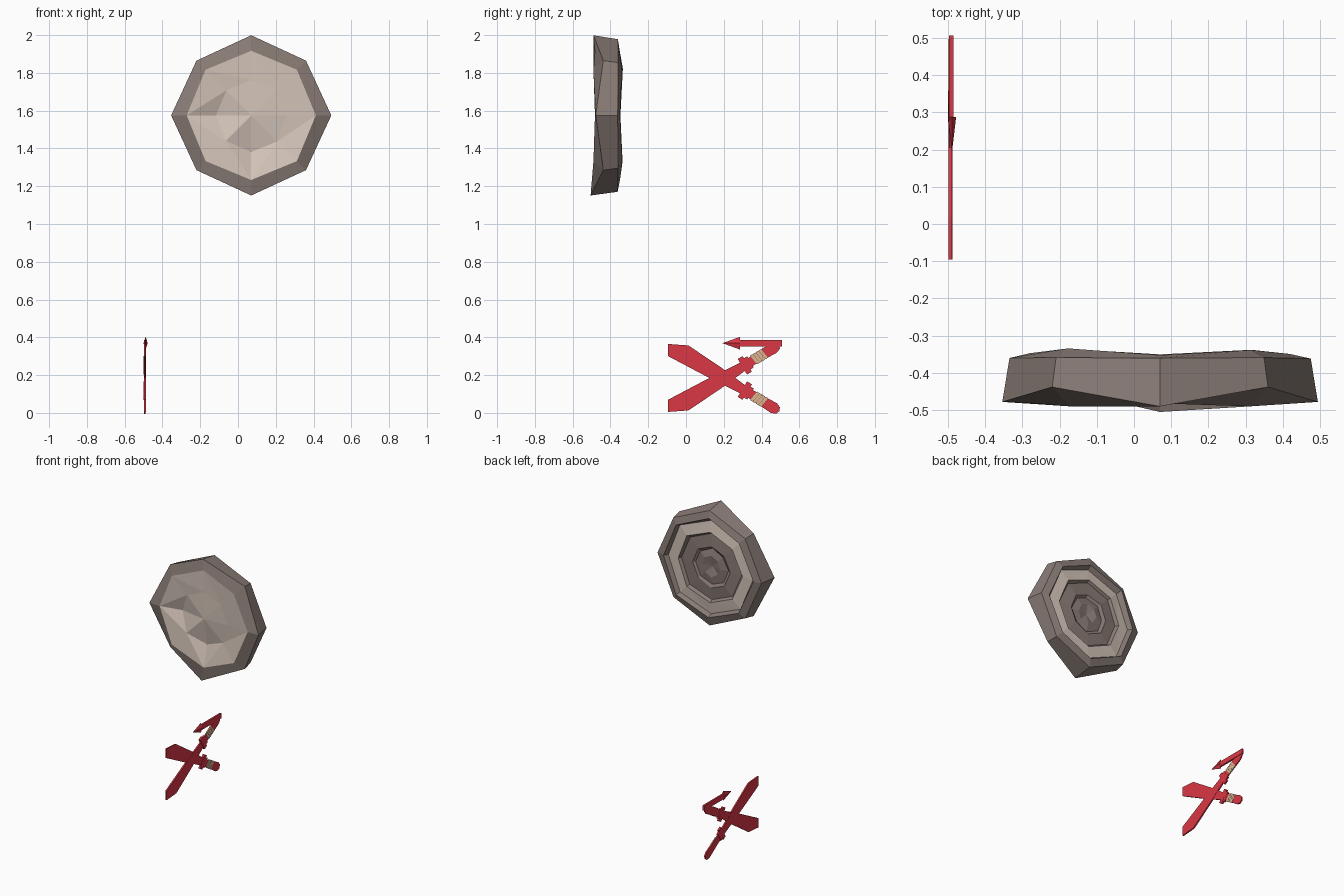
import bpy, bmesh, math, random

if "Cube" in bpy.data.objects:
    bpy.data.objects.remove(bpy.data.objects["Cube"])

random.seed(4)


def material(name, rgb):
    m = bpy.data.materials.new(name)
    m.diffuse_color = (*rgb, 1)
    m.use_nodes = True
    m.node_tree.nodes["Principled BSDF"].inputs["Base Color"].default_value = m.diffuse_color
    return m


STONE = material("brown stone", (0.25, 0.20, 0.18))
PALE = material("pale stone", (0.66, 0.56, 0.49))
RED = material("red paint", (0.70, 0.038, 0.058))
WRAP = material("tan wrap", (0.66, 0.49, 0.29))


def finish(bm, name, mats):
    bmesh.ops.recalc_face_normals(bm, faces=bm.faces)
    me = bpy.data.meshes.new(name)
    bm.to_mesh(me)
    bm.free()
    for m in mats:
        me.materials.append(m)
    ob = bpy.data.objects.new(name, me)
    bpy.context.collection.objects.link(ob)
    return ob


# --- Rough eight-sided stone disc, lathed around the y axis
CX, CZ, N = 0.07, 1.575, 8
# (radius, y at cardinal corners, y at diagonal corners, jitter, material of band to next ring)
RINGS = [
    (0.19, -0.474, -0.476, 0.006, 1),   # front face relief
    (0.342, -0.482, -0.490, 0.0, 0),    # front rim
    (0.424, -0.478, -0.438, 0.0, 0),    # outer wall
    (0.405, -0.361, -0.359, 0.002, 0),  # back rim
    (0.348, -0.350, -0.337, 0.003, 0),
    (0.330, -0.378, -0.370, 0.003, 1),  # pale ring
    (0.250, -0.366, -0.362, 0.003, 0),
    (0.235, -0.388, -0.382, 0.003, 0),  # inner steps
    (0.145, -0.380, -0.375, 0.005, 0),
    (0.125, -0.394, -0.388, 0.004, 0),
    (0.070, -0.378, -0.385, 0.006, 0),
]
bm = bmesh.new()
loops = []
for r, yc, yd, j, _ in RINGS:
    loop = []
    for i in range(N):
        a = math.pi / 2 - i * math.tau / N
        rr = r + random.uniform(-j, j)
        y = (yd if i % 2 else yc) + random.uniform(-j, j)
        if r > 0.41:
            rr = 0.410 if i % 2 else r
            y = {0: -0.49, 4: -0.505}.get(i, y)
        elif r > 0.4 and i % 2:
            rr = 0.395
        loop.append(bm.verts.new((CX + rr * math.cos(a), y, CZ + rr * math.sin(a))))
    loops.append(loop)
for k in range(len(RINGS) - 1):
    for i in range(N):
        n = (i + 1) % N
        f = bm.faces.new((loops[k][i], loops[k][n], loops[k + 1][n], loops[k + 1][i]))
        f.material_index = RINGS[k][4]
for loop, y, mi in ((loops[0], -0.480, 1), (loops[-1], -0.396, 0)):
    c = bm.verts.new((CX, y, CZ))
    for i in range(N):
        bm.faces.new((c, loop[i], loop[(i + 1) % N])).material_index = mi
# chipped hollows in the front face
for i, dy in ((6, 0.03), (4, 0.035), (7, -0.006), (3, 0.01)):
    loops[0][i].co.y += dy
bmesh.ops.triangulate(bm, faces=[f for f in bm.faces if f.material_index == 1])
finish(bm, "stone_disc", [STONE, PALE])


# --- Flat plates lying in the y-z plane
def plate(name, pts, place, x, half, mat):
    bm = bmesh.new()
    sides = [[bm.verts.new((x + s * half, *place(u, v))) for u, v in pts] for s in (-1, 1)]
    bm.faces.new(sides[0])
    bm.faces.new(sides[1])
    for i in range(len(pts)):
        n = (i + 1) % len(pts)
        bm.faces.new((sides[0][i], sides[0][n], sides[1][n], sides[1][i]))
    return finish(bm, name, [mat])


def box(u0, u1, h, slant=0.0):
    return [(u0 - slant, -h), (u1 - slant, -h), (u1 + slant, h), (u0 + slant, h)]


C, S = math.cos(math.radians(31)), math.sin(math.radians(31))
BLADE = [(-0.346, 0.002), (-0.312, -0.053), (-0.075, -0.040), (0.13, -0.024),
         (0.13, 0.024), (-0.037, 0.040), (-0.249, 0.051)]
GRIP = [(0.12, -0.022), (0.31, -0.030), (0.335, -0.020), (0.343, 0.0),
        (0.335, 0.020), (0.31, 0.030), (0.12, 0.022)]

# --- Two crossed blades, mirrored top to bottom
for tag, flip, x in (("lower", 1, -0.4935), ("upper", -1, -0.4925)):
    def place(u, v, flip=flip):
        return 0.20 + u * C + v * S, 0.185 + flip * (-u * S + v * C)
    plate(tag + "_blade", BLADE, place, x, 0.005, RED)
    plate(tag + "_grip", GRIP, place, x, 0.0045, RED)
    plate(tag + "_guard", box(0.115, 0.145, 0.048), place, x, 0.0065, RED)
    plate(tag + "_collar", box(0.145, 0.165, 0.034), place, x, 0.006, RED)
    # wrapped bands on the outer side of the grip only
    for k in range(4):
        u = 0.184 + k * 0.0175
        plate(f"{tag}_wrap_{k}", box(u, u + 0.0155, 0.029, 0.004), place, x + 0.003, 0.0025, WRAP)


# --- Arrow along the top
def straight(u, v):
    return u, 0.369 + v


plate("arrow_shaft", box(0.28, 0.507, 0.018), straight, -0.491, 0.006, RED)
bm = bmesh.new()
tip = bm.verts.new((-0.489, 0.193, 0.369))
base = [bm.verts.new((-0.489 + dx, 0.287, 0.369 + dz))
        for dx, dz in ((-0.011, 0), (0, -0.034), (0.011, 0), (0, 0.034))]
bm.faces.new(base)
for i in range(4):
    bm.faces.new((tip, base[i], base[(i + 1) % 4]))
finish(bm, "arrow_head", [RED])
